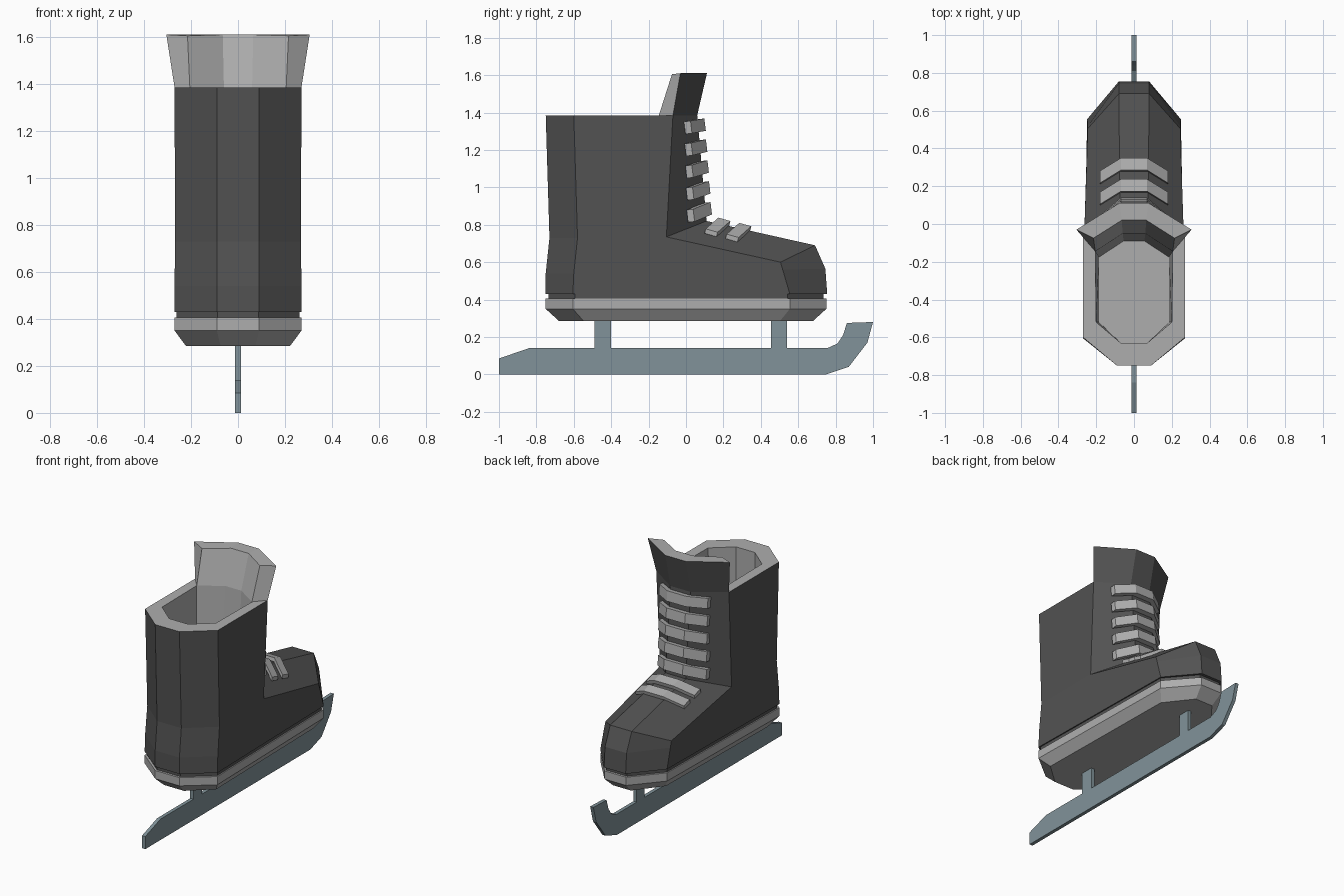
import bpy, bmesh

if "Cube" in bpy.data.objects:
    bpy.data.objects.remove(bpy.data.objects["Cube"])


def material(name, rgb):
    m = bpy.data.materials.new(name)
    m.diffuse_color = (*rgb, 1)
    m.use_nodes = True
    m.node_tree.nodes["Principled BSDF"].inputs["Base Color"].default_value = m.diffuse_color
    return m


DARK = material("dark_leather", (0.085, 0.085, 0.085))
LIGHT = material("light_lining", (0.42, 0.42, 0.42))
STEEL = material("steel", (0.22, 0.29, 0.32))


def finish(name, faces, mats):
    """Build an object from (points, material index) faces, welding shared points."""
    bm = bmesh.new()
    for pts, mi in faces:
        bm.faces.new([bm.verts.new(p) for p in pts]).material_index = mi
    bmesh.ops.remove_doubles(bm, verts=bm.verts[:], dist=0.0005)
    bmesh.ops.recalc_face_normals(bm, faces=bm.faces[:])
    me = bpy.data.meshes.new(name)
    bm.to_mesh(me)
    bm.free()
    for m in mats:
        me.materials.append(m)
    ob = bpy.data.objects.new(name, me)
    bpy.context.collection.objects.link(ob)
    return ob


def flip(p):
    return (-p[0], p[1], p[2])


def full(half):
    """Mirror a half section (centre to side) into a whole one."""
    return [flip(p) for p in reversed(half)] + list(half)


def strip(sections, mi=0):
    rows = [full(s) for s in sections]
    return [((a[i], a[i + 1], b[i + 1], b[i]), mi)
            for a, b in zip(rows, rows[1:]) for i in range(len(a) - 1)]


def both_sides(pts, mi=0):
    return [(pts, mi), ([flip(p) for p in pts], mi)]


# Blade with its two posts, one extruded profile
profile = [(-1, 0), (0.75, 0), (0.87, 0.04), (0.97, 0.17), (1, 0.28), (0.86, 0.275),
           (0.84, 0.21), (0.81, 0.165), (0.755, 0.14), (0.54, 0.14), (0.54, 0.29),
           (0.455, 0.29), (0.455, 0.14), (-0.4, 0.14), (-0.4, 0.29), (-0.49, 0.29),
           (-0.49, 0.14), (-0.84, 0.14), (-1, 0.085)]
T = 0.012
blade = both_sides([(T, y, z) for y, z in profile])
for (y0, z0), (y1, z1) in zip(profile, profile[1:] + profile[:1]):
    blade.append((((-T, y0, z0), (T, y0, z0), (T, y1, z1), (-T, y1, z1)), 0))
finish("blade", blade, [STEEL])

# Sole and the recessed welt above it: scaled rings of one outline
OUTLINE = [(0.09, -0.75), (0.27, -0.605), (0.248, 0.555), (0.08, 0.75)]


def ring_stack(name, rings, mat):
    outline = OUTLINE + [(-x, y) for x, y in reversed(OUTLINE)]
    rows = [[(x * sx, y * sy, z) for x, y in outline] for z, sx, sy in rings]
    faces = [(rows[0], 0), (rows[-1], 0)]
    for a, b in zip(rows, rows[1:]):
        for i in range(8):
            j = (i + 1) % 8
            faces.append(((a[i], a[j], b[j], b[i]), 0))
    finish(name, faces, [mat])


ring_stack("sole", [(0.285, 0.82, 0.905), (0.35, 1, 1), (0.405, 1, 1)], LIGHT)
ring_stack("welt", [(0.405, 0.97, 0.98), (0.43, 0.97, 0.98)], DARK)

# Boot outer: heel strip, then tongue-to-toe strip
heel = [[(0.09, -0.75, 1.385), (0.27, -0.6, 1.385)],
        [(0.09, -0.73, 0.73), (0.268, -0.58, 0.73)],
        [(0.09, -0.75, 0.54), (0.27, -0.6, 0.54)],
        [(0.09, -0.75, 0.43), (0.27, -0.605, 0.43)]]
front = [[(0.075, 0.112, 1.61), (0.305, -0.03, 1.61)],
         [(0.075, 0.06, 1.385), (0.27, -0.07, 1.385)],
         [(0.075, 0.11, 0.82), (0.265, -0.105, 0.735)],
         [(0.08, 0.69, 0.69), (0.245, 0.505, 0.6)],
         [(0.08, 0.745, 0.565), (0.246, 0.517, 0.56)],
         [(0.08, 0.755, 0.43), (0.248, 0.555, 0.43)]]
# Boot lining: inner heel wall and inner tongue wall
inner_heel = [[(0.07, -0.63, 1.385), (0.2, -0.52, 1.385)],
              [(0.07, -0.63, 0.75), (0.185, -0.52, 0.75)]]
inner_front = [[(0.065, 0.02, 1.61), (0.215, -0.075, 1.605)],
               [(0.06, -0.05, 1.385), (0.205, -0.145, 1.385)],
               [(0.055, -0.09, 0.75), (0.185, -0.175, 0.75)]]
H, F = [s[1] for s in heel], [s[1] for s in front]
IH, IF = [s[1] for s in inner_heel], [s[1] for s in inner_front]

boot = strip(heel) + strip(front)
boot += both_sides([H[0], H[1], F[2], F[1]])                            # shaft side
boot += both_sides([H[1], H[2], H[3], F[5], F[4], F[3], F[2]])          # foot side
boot += [(full(heel[-1]) + full(front[-1])[::-1], 0)]                   # underside
boot += strip([heel[0]] + inner_heel, 1) + strip([front[0]] + inner_front, 1)
boot += both_sides([H[0], F[1], IF[1], IH[0]], 1)                       # side rim
boot += both_sides([F[1], F[0], IF[0], IF[1]], 1)                       # tongue edge
boot += both_sides([IH[0], IF[1], IF[2], IH[1]], 1)                     # inner side
boot += [(full(inner_heel[-1]) + full(inner_front[-1])[::-1], 1)]       # insole
finish("boot", boot, [DARK, LIGHT])


# Laces: bent bands given by outer centre, outer end, half width and thickness in (y, z)
def lace(name, mid, end, half, thick):
    corners = []
    for s, d in ((1, 0), (-1, 0), (-1, 1), (1, 1)):
        dy, dz = s * half[0] - d * thick[0], s * half[1] - d * thick[1]
        corners.append([(0.07, mid[0] + dy, mid[1] + dz), (0.18, end[0] + dy, end[1] + dz)])
    faces = strip(corners + corners[:1])
    faces += both_sides([c[1] for c in corners])
    finish(name, faces, [LIGHT])


for i in range(5):
    t = i / 4
    lace(f"shaft_lace_{i + 1}", (0.102 + 0.033 * t, 1.335 - 0.447 * t),
         (0.028 + 0.014 * t, 1.322 - 0.472 * t), (-0.004, 0.033), (0.035, 0.004))
for i, (y, z) in enumerate([(0.205, 0.829), (0.317, 0.801)]):
    lace(f"foot_lace_{i + 1}", (y, z), (y - 0.068, z - 0.06), (0.032, -0.009), (0.006, 0.024))
